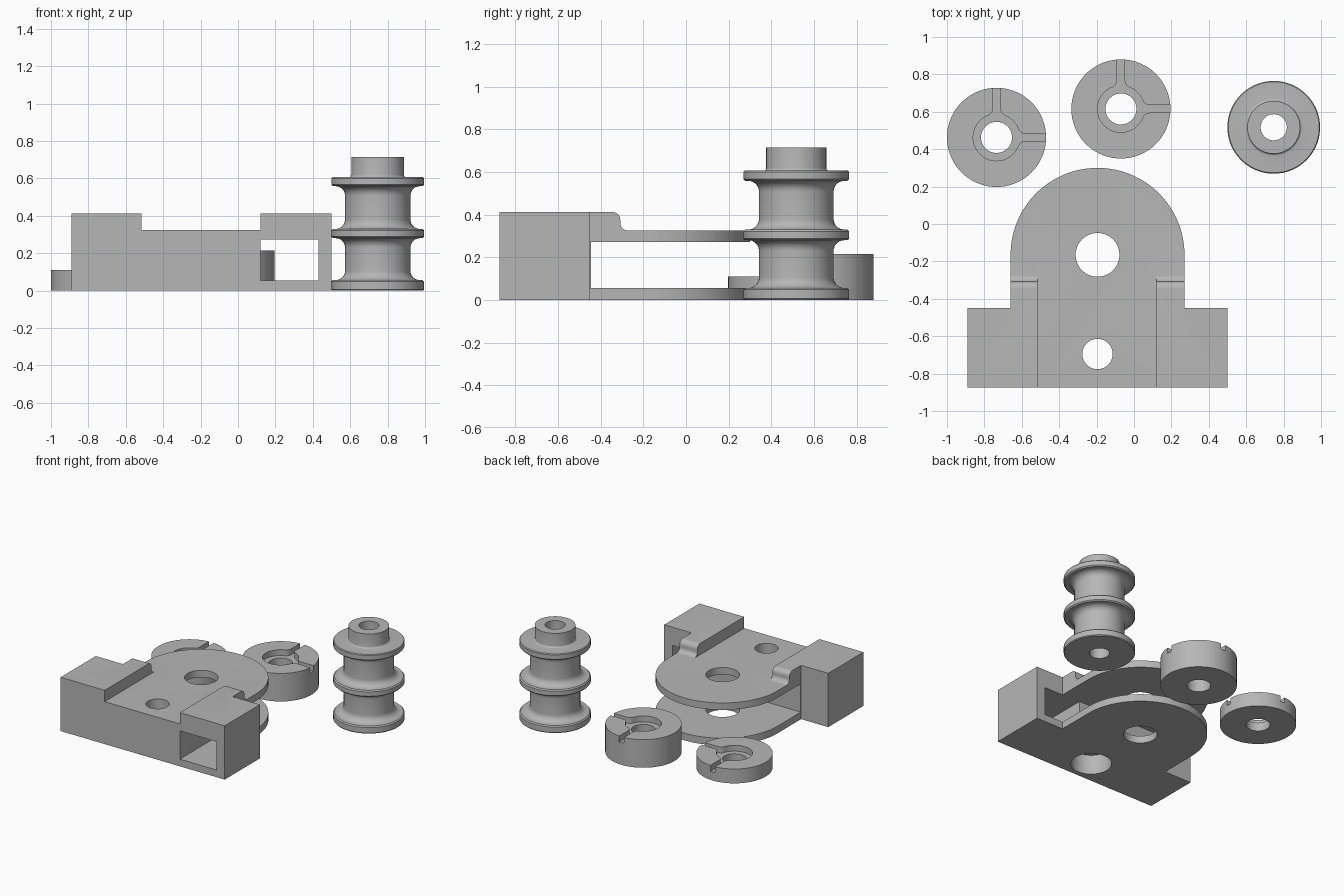
import bpy, bmesh, math
from mathutils import Vector

if "Cube" in bpy.data.objects:
    bpy.data.objects.remove(bpy.data.objects["Cube"])

grey = bpy.data.materials.new("plain_grey")
grey.diffuse_color = (0.47, 0.47, 0.47, 1)
grey.use_nodes = True
grey.node_tree.nodes["Principled BSDF"].inputs["Base Color"].default_value = grey.diffuse_color


def arc(cx, cy, r, a0, a1, n=8):
    """Points along an arc, angles in degrees."""
    return [(cx + r * math.cos(math.radians(a0 + (a1 - a0) * i / n)),
             cy + r * math.sin(math.radians(a0 + (a1 - a0) * i / n))) for i in range(n + 1)]


def add(name, bm):
    bmesh.ops.recalc_face_normals(bm, faces=bm.faces[:])
    me = bpy.data.meshes.new(name)
    bm.to_mesh(me)
    bm.free()
    me.materials.append(grey)
    ob = bpy.data.objects.new(name, me)
    bpy.context.collection.objects.link(ob)
    return ob


def prism(name, pts, lo, hi, axis="z"):
    """Extrude a profile along z (xy points) or along x (yz points)."""
    bm = bmesh.new()
    place = (lambda p: (p[0], p[1], lo)) if axis == "z" else (lambda p: (lo, p[0], p[1]))
    face = bm.faces.new([bm.verts.new(place(p)) for p in pts])
    out = bmesh.ops.extrude_face_region(bm, geom=[face])
    move = Vector((0, 0, hi - lo)) if axis == "z" else Vector((hi - lo, 0, 0))
    bmesh.ops.translate(bm, vec=move, verts=[g for g in out["geom"] if isinstance(g, bmesh.types.BMVert)])
    return add(name, bm)


def box(x0, x1, y0, y1, z0, z1):
    return prism("cutter", [(x0, y0), (x1, y0), (x1, y1), (x0, y1)], z0, z1)


def disc(x, y, r, z0, z1, name="cutter", n=64):
    return prism(name, arc(x, y, r, 0, 360, n)[:-1], z0, z1)


def cut(ob, *cutters):
    bpy.context.view_layer.objects.active = ob
    for c in cutters:
        m = ob.modifiers.new("cut", "BOOLEAN")
        m.operation, m.solver, m.object = "DIFFERENCE", "EXACT", c
        bpy.ops.object.modifier_apply(modifier=m.name)
        bpy.data.objects.remove(c)


def smooth(ob):
    bpy.ops.object.select_all(action="DESELECT")
    ob.select_set(True)
    bpy.context.view_layer.objects.active = ob
    bpy.ops.object.shade_smooth_by_angle(angle=math.radians(30))


# Bracket: wide front bar with a rounded tongue behind it
CX, CY, R = -0.195, -0.165, 0.465
outline = [(-0.89, -0.875), (0.5, -0.875), (0.5, -0.45), (CX + R, -0.45)]
outline += arc(CX, CY, R, 0, 180, 64) + [(CX - R, -0.45), (-0.89, -0.45)]
bracket = prism("bracket", outline, 0, 0.412)

# Lower the tongue, leaving rounded shoulders
shoulder = arc(-0.345, 0.375, 0.037, 90, 0) + arc(-0.273, 0.36, 0.035, 180, 270)
shoulder += [(1, 0.325), (1, 1), (-0.345, 1)]
cut(bracket, prism("cutter", shoulder, -1.5, 1.5, "x"))

# Recess between the shoulders
cut(bracket, box(-0.517, 0.12, -1.2, 1.2, 0.325, 1))

# Gap between the two plates, with a tunnel out to the front
gap = [(-1.2, -0.445), (0.12, -0.445), (0.12, -1.2), (0.43, -1.2),
       (0.43, -0.445), (1.2, -0.445), (1.2, 1), (-1.2, 1)]
cut(bracket, prism("cutter", gap, 0.055, 0.272))

# Axle hole, screw hole and its counterbore below
cut(bracket, disc(CX, CY, 0.117, -0.5, 1), disc(CX, -0.695, 0.081, -0.5, 1),
    disc(CX, -0.695, 0.142, -0.5, 0.15))
smooth(bracket)

# Slotted round spacers: recess ring with two flared grooves
for name, x, y, h in (("short_spacer", -0.735, 0.463, 0.11), ("tall_spacer", -0.07, 0.615, 0.215)):
    spacer = disc(x, y, 0.265, 0, h, name, 72)
    w, f = 0.02, 0.04
    reach = math.sqrt((0.125 + f) ** 2 - (w + f) ** 2)
    a = math.degrees(math.atan2(w + f, reach))
    # Groove flares blend tangentially into the recess ring
    recess = arc(0, 0, 0.125, 90 + a, 360 - a, 48)
    recess += arc(reach, -w - f, f, 180 - a, 90, 6) + [(0.4, -w), (0.4, w)]
    recess += arc(reach, w + f, f, 270, 180 + a, 6)
    recess += arc(0, 0, 0.125, a, 90 - a, 12)[1:-1]
    recess += arc(w + f, reach, f, 270 - a, 180, 6) + [(w, 0.4), (-w, 0.4)]
    recess += arc(-w - f, reach, f, 0, a - 90, 6)[:-1]
    cut(spacer, prism("cutter", [(x + px, y + py) for px, py in recess], h - 0.045, 1),
        disc(x, y, 0.083, -0.5, 1))
    smooth(spacer)

# Double pulley: lathe profile of (radius, height)
profile = [(0.07, 0), (0.243, 0), (0.248, 0.006), (0.248, 0.048), (0.24, 0.056)]
profile += arc(0.225, 0.106, 0.05, 270, 180)
profile += arc(0.225, 0.23, 0.05, 180, 90)
profile += [(0.24, 0.28), (0.248, 0.288), (0.248, 0.322), (0.24, 0.33)]
profile += arc(0.225, 0.38, 0.05, 270, 180)
profile += arc(0.225, 0.508, 0.05, 180, 90)
profile += [(0.24, 0.558), (0.248, 0.566), (0.248, 0.6), (0.243, 0.606)]
profile += arc(0.153, 0.618, 0.012, 270, 180, 4) + [(0.141, 0.715), (0.07, 0.715)]
bm = bmesh.new()
ring = [bm.verts.new((r, 0, z)) for r, z in profile]
edges = [bm.edges.new((ring[i - 1], ring[i])) for i in range(len(ring))]
bmesh.ops.spin(bm, geom=ring + edges, cent=(0, 0, 0), axis=(0, 0, 1),
               angle=2 * math.pi, steps=72, use_merge=True)
bmesh.ops.remove_doubles(bm, verts=bm.verts[:], dist=0.0001)
bmesh.ops.translate(bm, vec=(0.747, 0.517, 0), verts=bm.verts[:])
smooth(add("double_pulley", bm))
